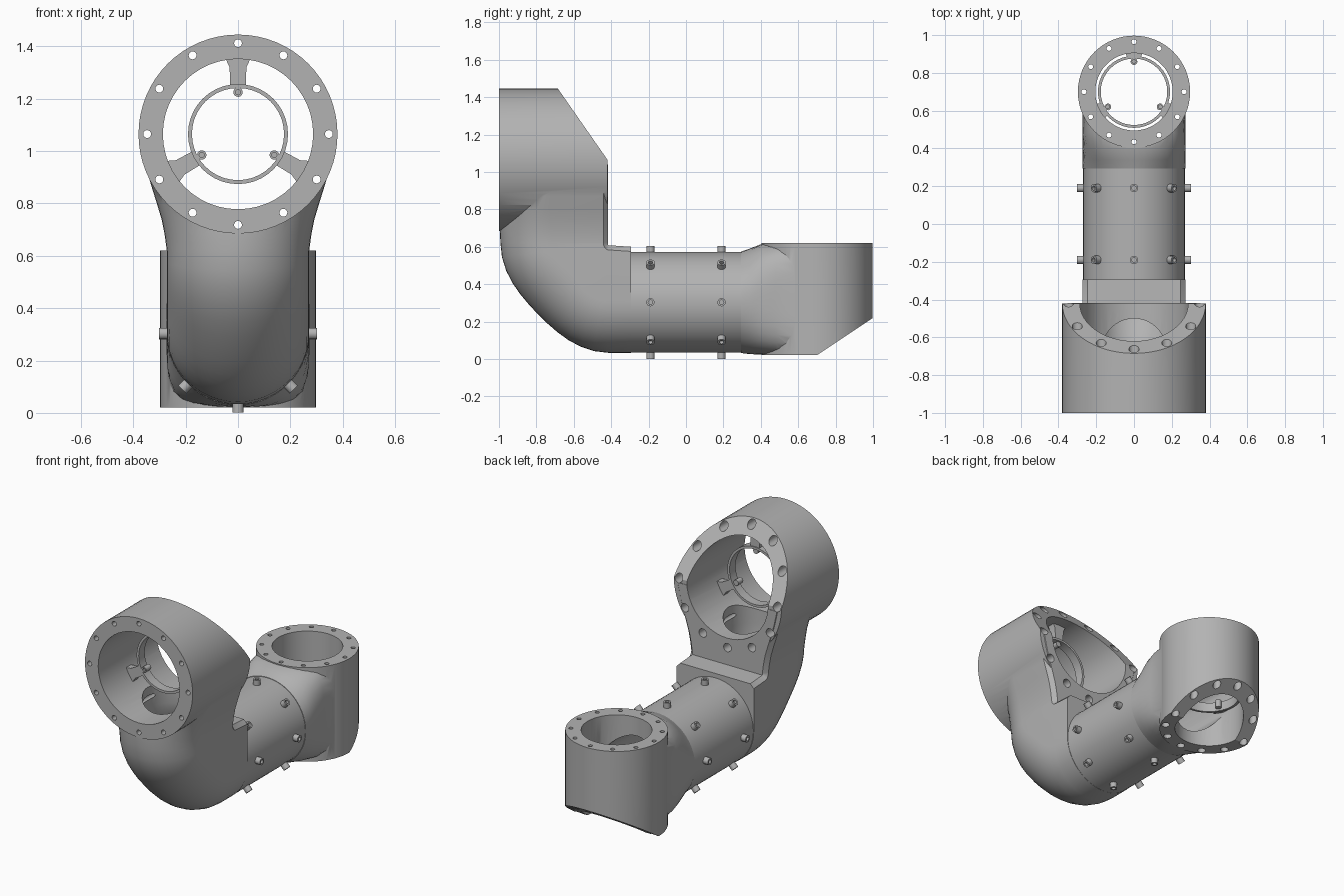
import bpy, bmesh
from math import sin, cos, pi, radians
from mathutils import Vector as V

if "Cube" in bpy.data.objects:
    bpy.data.objects.remove(bpy.data.objects["Cube"])

grey = bpy.data.materials.new("cast grey")
grey.use_nodes = True
grey.diffuse_color = (0.45, 0.45, 0.45, 1)
grey.node_tree.nodes["Principled BSDF"].inputs["Base Color"].default_value = (0.45, 0.45, 0.45, 1)

Y, Z = V((0, 1, 0)), V((0, 0, 1))
AXIS_Z = 0.303                       # height of the straight arm
FRONT, BACK = V((0, 0, 1.065)), V((0, 0.7, 0))   # flange axes


def finish(name, bm):
    bmesh.ops.recalc_face_normals(bm, faces=bm.faces)
    mesh = bpy.data.meshes.new(name)
    bm.to_mesh(mesh)
    bm.free()
    mesh.materials.append(grey)
    ob = bpy.data.objects.new(name, mesh)
    bpy.context.collection.objects.link(ob)
    return ob


def skin(bm, rings, closed=False):
    """Bridge rings of points; cap the ends, or close into a loop."""
    rows = [[bm.verts.new(p) for p in r] for r in rings]
    pairs = list(zip(rows, rows[1:])) + ([(rows[-1], rows[0])] if closed else [])
    for a, b in pairs:
        for i in range(len(a)):
            j = (i + 1) % len(a)
            bm.faces.new((a[i], a[j], b[j], b[i]))
    if not closed:
        bm.faces.new(rows[0])
        bm.faces.new(rows[-1])


def circle(c, axis, r, n=48):
    u = axis.orthogonal().normalized()
    w = axis.cross(u).normalized()
    return [c + r * (u * cos(2 * pi * i / n) + w * sin(2 * pi * i / n)) for i in range(n)]


def solid(name, *stacks, closed=False):
    bm = bmesh.new()
    for s in stacks:
        skin(bm, s, closed)
    return finish(name, bm)


def rod(a, b, r, n=48):
    return [circle(p, b - a, r, n) for p in (a, b)]


def trim(ob, point, normal):
    bm = bmesh.new()
    bm.from_mesh(ob.data)
    bmesh.ops.bisect_plane(bm, geom=bm.verts[:] + bm.edges[:] + bm.faces[:],
                           plane_co=point, plane_no=normal, clear_outer=True)
    bmesh.ops.holes_fill(bm, edges=[e for e in bm.edges if e.is_boundary], sides=0)
    bmesh.ops.recalc_face_normals(bm, faces=bm.faces)
    bm.to_mesh(ob.data)
    bm.free()


def boolean(ob, other, op):
    bpy.context.view_layer.objects.active = ob
    m = ob.modifiers.new(op, 'BOOLEAN')
    m.object, m.operation, m.solver = other, op, 'EXACT'
    bpy.ops.object.modifier_apply(modifier=m.name)
    bpy.data.objects.remove(other)


# Front flange barrel with a sloped back
housing = solid("arm_housing", rod(FRONT - Y, FRONT - Y * 0.42, 0.38, 64))
trim(housing, (0, -0.42, 1.065), (0, 0.38, 0.265))


# Elbow: U-shaped sections swung about its inner corner, then widened upward
def u_section(origin, a, depth, w, n=24):
    out = V((0, -sin(a), -cos(a)))
    arc = [origin + out * (depth - 0.27 + 0.27 * sin(pi * i / n)) + V((w * cos(pi * i / n), 0, 0))
           for i in range(n + 1)]
    lip = 0.025
    return ([origin + V((w - lip, 0, 0)), origin + out * lip + V((w, 0, 0))] + arc
            + [origin + out * lip - V((w, 0, 0)), origin - V((w - lip, 0, 0))])


sections = [u_section(V((0, -0.295, 0.6)), 0, 0.567, 0.272)]
for i in range(13):
    a = pi / 2 * i / 12
    sections.append(u_section(V((0, -0.417, 0.608 + 0.012 * i / 12)), a,
                              0.575 - 0.045 * sin(2 * a) ** 2, 0.272))
for z, w in ((0.68, 0.28), (0.74, 0.292), (0.8, 0.31), (0.87, 0.332), (0.95, 0.355), (1.04, 0.375)):
    sections.append(u_section(V((0, -0.417, z)), pi / 2, 0.578, w))
boolean(housing, solid("elbow", sections), 'UNION')

# Straight arm tube
mid = V((0, 0, AXIS_Z))
boolean(housing, solid("arm_tube", rod(mid - Y * 0.4, mid + Y * 0.5, 0.269, 64)), 'UNION')

# Rear flange barrel with a sloped underside
rear = solid("rear_barrel", rod(BACK + Z * 0.02, BACK + Z * 0.62, 0.297, 64))
trim(rear, (0, 0.7, 0.02), (0, 0.2, -0.3))
boolean(housing, rear, 'UNION')


# Flare that squares off the tube into the rear barrel
def squarish(y, w, h, zc, k, n=48):
    pts = []
    for i in range(n):
        c, s = cos(2 * pi * (i + 0.5) / n), sin(2 * pi * (i + 0.5) / n)
        f = (abs(c) ** k + abs(s) ** k) ** (-1 / k)
        pts.append(V((w * f * c, y, zc + h * f * s)))
    return pts


boolean(housing, solid("flare", [
    squarish(0.295, 0.272, 0.272, AXIS_Z, 2), squarish(0.34, 0.272, 0.282, 0.308, 2.3),
    squarish(0.4, 0.272, 0.295, 0.318, 3), squarish(0.48, 0.273, 0.297, 0.319, 4),
    squarish(0.6, 0.273, 0.297, 0.319, 5)]), 'UNION')

# Bores and the curved passage between them
boolean(housing, solid("front_bore", rod(FRONT - Y * 1.1, FRONT - Y * 0.2, 0.287)), 'DIFFERENCE')
boolean(housing, solid("rear_bore", rod(BACK - Z * 0.1, BACK + Z * 0.8, 0.205)), 'DIFFERENCE')
path = [(V((0, -0.67, 1.0)), Z * -1, 0.17), (V((0, -0.67, 0.7)), Z * -1, 0.17)]
for i in range(1, 9):
    a = pi / 2 * i / 8
    path.append((V((0, -0.3 - 0.37 * cos(a), 0.7 - 0.397 * sin(a))),
                 V((0, sin(a), -cos(a))), 0.17 + 0.03 * sin(a)))
path.append((V((0, 0.7, AXIS_Z)), Y, 0.2))


def bent_ring(c, d, r, n=40):
    x, w = V((1, 0, 0)), d.cross(V((1, 0, 0)))
    return [c + r * (x * cos(2 * pi * i / n) + w * sin(2 * pi * i / n)) for i in range(n)]


boolean(housing, solid("passage", [bent_ring(*p) for p in path]), 'DIFFERENCE')


# Twelve stepped bolt holes round each flange
def stepped(start, step, end, r, big):
    d = end - start
    return [circle(start, d, r, 16), circle(step, d, r, 16),
            circle(step, d, big, 16), circle(end, d, big, 16)]


front_holes, rear_holes = [], []
for i in range(12):
    a = radians(30 * i)
    p = FRONT + 0.347 * V((cos(a), 0, sin(a)))
    back = -0.42 - max(0, p.z - 1.065) * 0.27 / 0.38
    front_holes.append(stepped(p - Y * 1.1, p + Y * (back - 0.08), p + Y * (back + 0.1), 0.015, 0.027))
    q = BACK + 0.265 * V((cos(a), sin(a), 0))
    low = 0.02 + max(0, q.y - 0.7) * 2 / 3
    rear_holes.append(stepped(q + Z * 0.7, q + Z * (low + 0.06), q + Z * (low - 0.1), 0.013, 0.024))
boolean(housing, solid("front_holes", *front_holes), 'DIFFERENCE')
boolean(housing, solid("rear_holes", *rear_holes), 'DIFFERENCE')


# Hollow-headed screws round the arm, in two rows of eight
def cup(base, d, r, height, depth):
    return [circle(base + d * h, d, k, 14) for h, k in
            ((0, r), (height, r), (height, r * 0.55), (height - depth, r * 0.55))]


screws = []
for y in (-0.19, 0.19):
    for i in range(8):
        d = V((cos(pi * i / 4), 0, sin(pi * i / 4)))
        screws.append(cup(mid + Y * y + d * 0.25, d, 0.022, 0.052, 0.02))
parts = [housing, solid("arm_screws", *screws)]


# Inner carrier ring with three brackets and screws, one in each barrel
def carrier(name, c, axis, side, up, wall, half):
    hoop = [[p for p in circle(c + axis * h, axis, r, 40)] for h, r in
            ((-half, 0.176), (-half, 0.191), (half, 0.191), (half, 0.176))]
    made = [solid(name + "_ring", hoop, closed=True)]
    arms, pins = [], []
    for k in range(3):
        a = radians(90 + 120 * k)
        d, t = side * cos(a) + up * sin(a), up * cos(a) - side * sin(a)
        outline = [(0.183, -0.03), (wall - 0.03, -0.032), (wall + 0.008, -0.05),
                   (wall + 0.008, 0.05), (wall - 0.03, 0.032), (0.183, 0.03)]
        arms.append([[c + d * r + t * w + axis * h for r, w in outline] for h in (-half * 0.8, half * 0.8)])
        pins.append(cup(c + d * 0.16 + axis * half * 0.6, -axis, 0.018, half * 1.6, 0.012))
    made.append(solid(name + "_brackets", *arms))
    made.append(solid(name + "_screws", *pins))
    return made


X = V((1, 0, 0))
parts += carrier("front_carrier", FRONT - Y * 0.72, Y, X, Z, 0.285, 0.03)
parts += carrier("rear_carrier", BACK + Z * 0.27, -Z, X, Y, 0.205, 0.03)

# Small locating pins on the flange faces
parts.append(solid("locating_pins", rod(V((-0.04, -1, 1.41)), V((-0.04, -0.95, 1.41)), 0.012, 12),
                   rod(V((-0.03, 0.44, 0.58)), V((-0.03, 0.44, 0.62)), 0.01, 12)))

bpy.ops.object.select_all(action='DESELECT')
for ob in parts:
    ob.select_set(True)
bpy.context.view_layer.objects.active = housing
bpy.ops.object.shade_smooth_by_angle(angle=radians(32))
